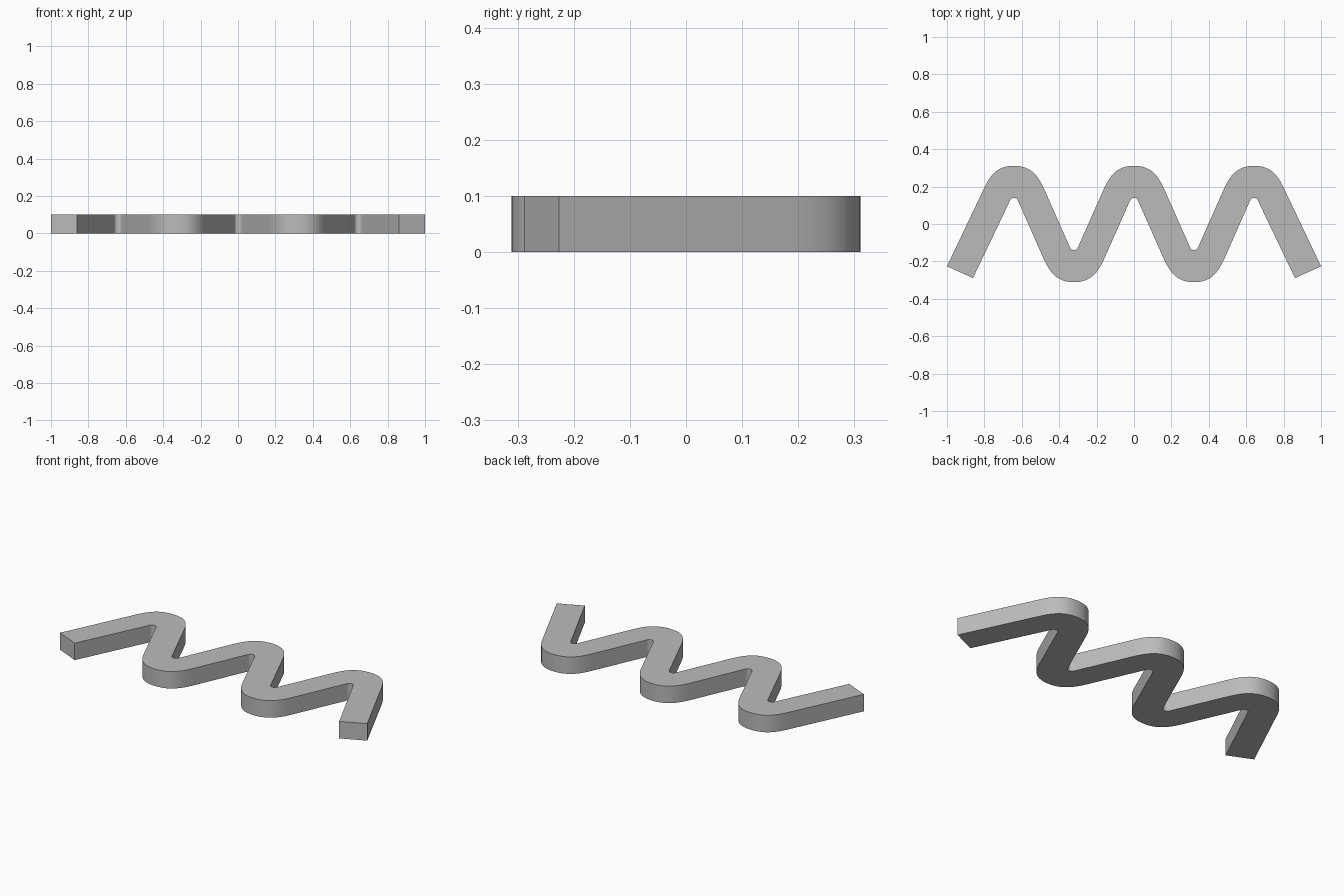
import bpy
import bmesh
from math import radians
from mathutils import Vector
from mathutils.geometry import interpolate_bezier

if "Cube" in bpy.data.objects:
    bpy.data.objects.remove(bpy.data.objects["Cube"])

HEIGHT = 0.10
PITCH = 0.321        # spacing from each crest to the next trough
SLOPE = 2.15         # steepness of the straight legs
STEPS = 12


def bend(half, start, apex, rise, reach):
    """Rounded crest centred on x = 0, running left to right."""
    left = interpolate_bezier(
        Vector((-half, start)), Vector((-half + rise / SLOPE, start + rise)),
        Vector((-reach, apex)), Vector((0, apex)), STEPS)
    left = [(p.x, p.y) for p in left]
    return left + [(-x, y) for x, y in reversed(left[:-1])]


OUTER = bend(0.160, 0.19, 0.311, 0.07, 0.09)
INNER = bend(0.030, 0.105, 0.139, 0.02, 0.018)


def edge(crest, trough, end):
    """One long edge of the ribbon: end corner, five bends, end corner."""
    points = [(-end[0], end[1])]
    for i in range(-2, 3):
        shape, sign = (crest, 1) if i % 2 == 0 else (trough, -1)
        points += [(x + i * PITCH, sign * y) for x, y in shape]
    return points + [end]


# Wavy outline extruded to a solid ribbon
upper = edge(OUTER, INNER, (1.0, -0.226))
lower = edge(INNER, OUTER, (0.861, -0.289))
bm = bmesh.new()
base = bm.faces.new([bm.verts.new((x, y, 0)) for x, y in upper + lower[::-1]])
top = bmesh.ops.extrude_face_region(bm, geom=[base], use_keep_orig=True)
bmesh.ops.translate(bm, vec=(0, 0, HEIGHT),
                    verts=[v for v in top["geom"] if isinstance(v, bmesh.types.BMVert)])
bmesh.ops.recalc_face_normals(bm, faces=bm.faces)
mesh = bpy.data.meshes.new("wavy_ribbon")
bm.to_mesh(mesh)
bm.free()
ribbon = bpy.data.objects.new("wavy_ribbon", mesh)
bpy.context.collection.objects.link(ribbon)

# Plain grey finish
grey = bpy.data.materials.new("plain_grey")
grey.use_nodes = True
color = (0.5, 0.5, 0.5, 1)
grey.diffuse_color = color
grey.node_tree.nodes["Principled BSDF"].inputs["Base Color"].default_value = color
mesh.materials.append(grey)

# Smooth bends with crisp rims
bpy.ops.object.select_all(action="DESELECT")
ribbon.select_set(True)
bpy.context.view_layer.objects.active = ribbon
bpy.ops.object.shade_smooth_by_angle(angle=radians(35))
